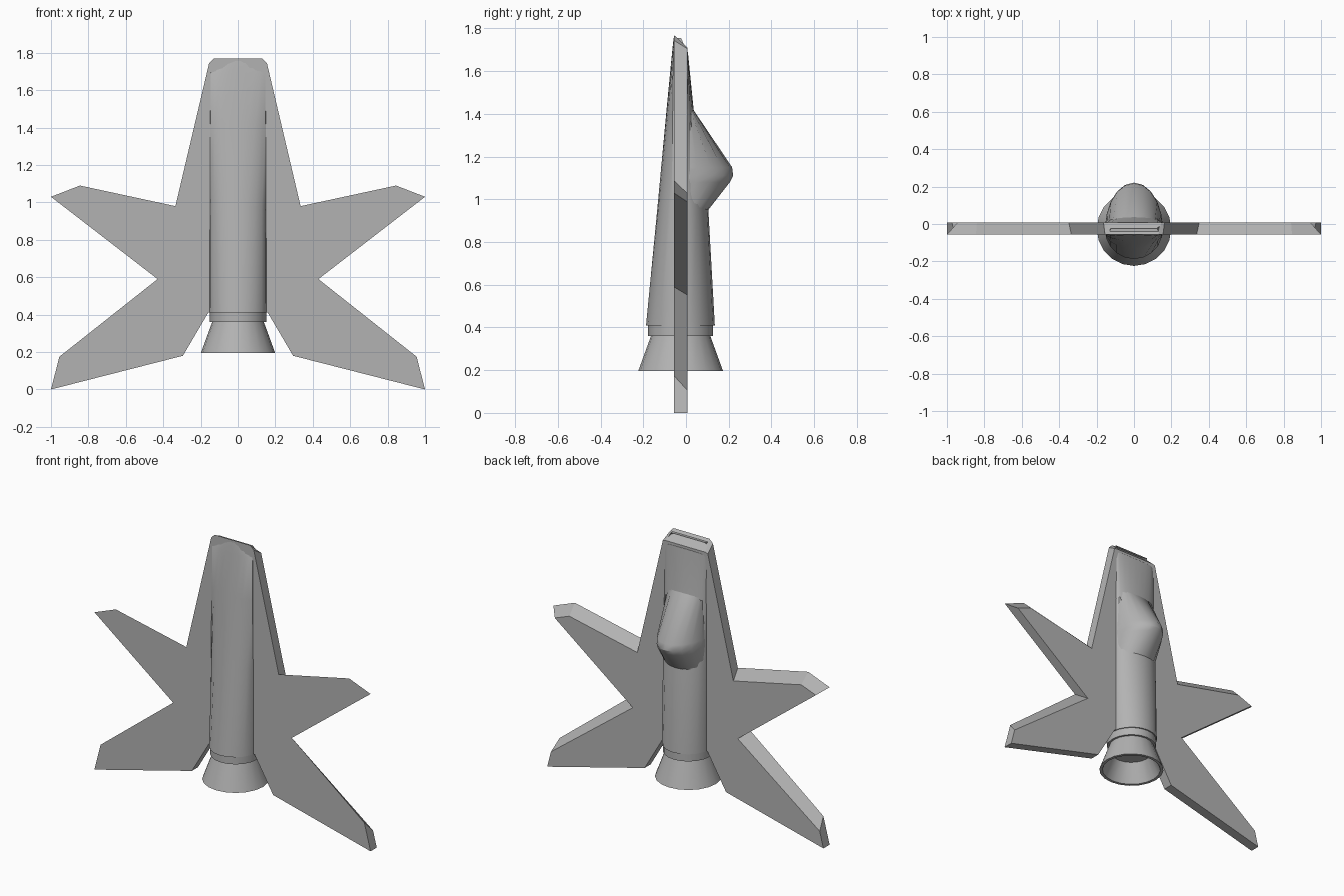
import bpy, bmesh, math

if "Cube" in bpy.data.objects:
    bpy.data.objects.remove(bpy.data.objects["Cube"])

CY = -0.025  # y of the fuselage axis

grey = bpy.data.materials.new("dark_grey")
grey.diffuse_color = (.45, .45, .45, 1)
grey.use_nodes = True
grey.node_tree.nodes["Principled BSDF"].inputs["Base Color"].default_value = grey.diffuse_color


def finish(name, bm, smooth=True):
    bmesh.ops.recalc_face_normals(bm, faces=bm.faces[:])
    mesh = bpy.data.meshes.new(name)
    bm.to_mesh(mesh)
    bm.free()
    mesh.materials.append(grey)
    obj = bpy.data.objects.new(name, mesh)
    bpy.context.collection.objects.link(obj)
    if smooth:
        bpy.ops.object.select_all(action='DESELECT')
        obj.select_set(True)
        bpy.context.view_layer.objects.active = obj
        bpy.ops.object.shade_smooth_by_angle(angle=math.radians(30))
    return obj


def loft(name, rings, sides=20):
    """Rings are (z, half width, front y, back y, slab), joined bottom to top.
    Slab is the half thickness of the straight sides between the two arcs."""
    bm = bmesh.new()
    loops = []
    for z, w, front, back, slab in rings:
        loop = []
        for i in range(sides):
            a = 2 * math.pi * i / sides
            s = math.sin(a)
            if s > -1e-6 and i <= sides // 2:
                y = CY + slab + (back - CY - slab) * s
            else:
                y = CY - slab + (CY - slab - front) * s
            loop.append(bm.verts.new((w * math.cos(a), y, z)))
        loops.append(loop)
    for lo, hi in zip(loops, loops[1:]):
        for i in range(sides):
            j = (i + 1) % sides
            bm.faces.new((lo[i], lo[j], hi[j], hi[i]))
    bm.faces.new(loops[0])
    bm.faces.new(loops[-1])
    return finish(name, bm)


def round_ring(z, r):
    return (z, r, CY - r, CY + r, 0)


# Wing plate: front outline, and back outline with its upper edges inset
front = [(.13, 1.77), (.155, 1.745), (.335, .98), (.845, 1.09), (1, 1.03),
         (.43, .59), (.955, .175), (1, 0), (.295, .18), (.16, .41)]
back = [(.145, 1.71), (.163, 1.705), (.348, .922), (.84, 1.028), (.945, .988),
        (.38, .552), (.973, .105), (1, 0), (.295, .18), (.16, .41)]
bm = bmesh.new()
faces = []
for y, outline in ((-.057, front), (.007, back)):
    full = outline + [(-x, z) for x, z in reversed(outline)]
    faces.append([bm.verts.new((x, y, z)) for x, z in full])
n = len(faces[0])
for i in range(n):
    j = (i + 1) % n
    bm.faces.new((faces[0][i], faces[0][j], faces[1][j], faces[1][i]))
for loop in faces:
    bm.faces.new(loop)
finish("wing_plate", bm, smooth=False)

# Fuselage, flattening into the plate towards the nose
loft("fuselage", [(.41, .157, -.187, .135, 0), (.98, .157, -.132, .103, .012),
                  (1.42, .156, -.091, .036, .024), (1.69, .154, -.065, .009, .03),
                  (1.755, .13, -.058, -.04, -.018)])

# Canopy bulge on the back
loft("canopy", [(.945, .15, -.06, .1, 0), (1.08, .154, -.06, .205, 0),
                (1.11, .154, -.06, .221, 0), (1.15, .153, -.06, .216, 0),
                (1.42, .14, -.06, .034, .024)])

# Collar and hollow exhaust nozzle
loft("collar", [round_ring(.36, .152), round_ring(.415, .152)])
loft("nozzle", [round_ring(.32, .125), round_ring(.195, .18), round_ring(.195, .199),
                round_ring(.365, .137)])
